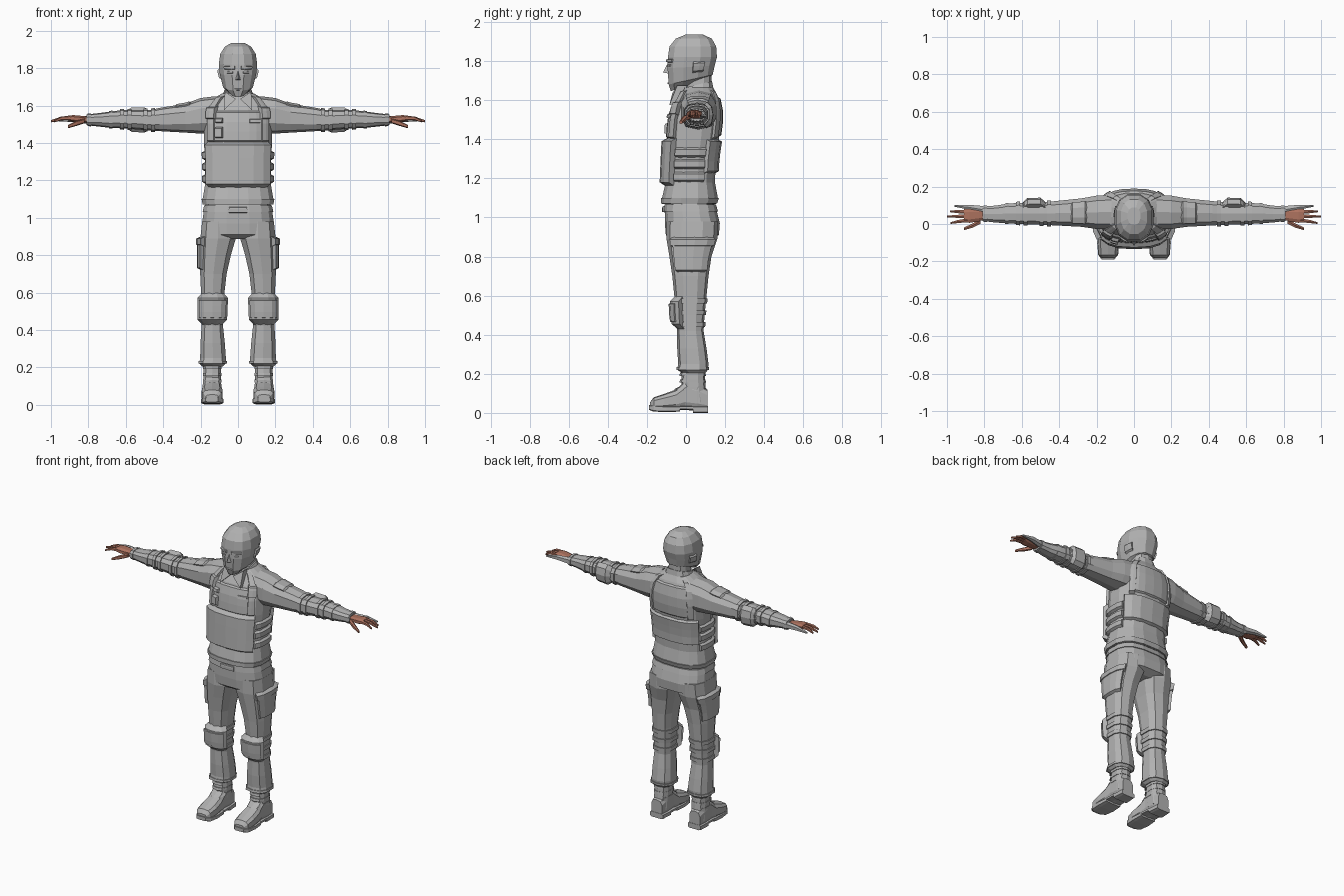
import bpy, bmesh, math


def mat(name, rgb):
    m = bpy.data.materials.new(name)
    m.diffuse_color = (*rgb, 1)
    return m


GREY = mat("cloth grey", (0.45, 0.45, 0.45))
SKIN = mat("skin brown", (0.42, 0.17, 0.115))
AX = {'z': lambda a, b, p: (a, b, p), 'x': lambda a, b, p: (p, a, b), 'y': lambda a, b, p: (a, p, b)}


def make(name, verts, faces, mirror=False, m=GREY):
    bm = bmesh.new()
    vs = [bm.verts.new(v) for v in verts]
    for f in faces:
        bm.faces.new([vs[i] for i in f])
    bmesh.ops.recalc_face_normals(bm, faces=bm.faces[:])
    me = bpy.data.meshes.new(name)
    bm.to_mesh(me)
    bm.free()
    me.materials.append(m)
    ob = bpy.data.objects.new(name, me)
    bpy.context.collection.objects.link(ob)
    if mirror:
        ob.modifiers.new("mirror", 'MIRROR').use_mirror_merge = False
    return ob


def at(secs, p):
    # interpolate a cross-section (pos, a0, a1, b0, b1, tilt)
    secs = [tuple(s) + (0,) * (6 - len(s)) for s in secs]
    for s, t in zip(secs, secs[1:]):
        if min(s[0], t[0]) <= p <= max(s[0], t[0]):
            k = (p - s[0]) / (t[0] - s[0])
            return (p,) + tuple(u + (v - u) * k for u, v in zip(s[1:], t[1:]))
    return secs[0] if abs(p - secs[0][0]) < abs(p - secs[-1][0]) else secs[-1]


def point(sec, deg, off, axis, e):
    p, a0, a1, b0, b1, tilt = tuple(sec) + (0,) * (6 - len(sec))
    c, s = math.cos(math.radians(deg)), math.sin(math.radians(deg))
    a = (a0 + a1) / 2 + ((a1 - a0) / 2 + off) * math.copysign(abs(c) ** e, c)
    db = ((b1 - b0) / 2 + off) * math.copysign(abs(s) ** e, s)
    return AX[axis](a, (b0 + b1) / 2 + db, p + tilt * db)


def loft(name, secs, axis='z', n=12, e=0.75, mirror=False, m=GREY, off=0):
    verts = [point(s, 360 * (i + .5) / n, off, axis, e) for s in secs for i in range(n)]
    faces = [(r * n + i, r * n + (i + 1) % n, (r + 1) * n + (i + 1) % n, (r + 1) * n + i)
             for r in range(len(secs) - 1) for i in range(n)]
    faces += [tuple(range(n)), tuple(range(len(verts) - n, len(verts)))]
    return make(name, verts, faces, mirror, m)


def band(name, secs, p0, p1, off, axis='z', **kw):
    loft(name, [at(secs, p0), at(secs, p1)], axis, off=off, **kw)


def panel(name, secs, p0, p1, d0, d1, off, axis='z', e=0.75, nu=4, nv=3, mirror=False, bevel=0.012):
    # raised plate that follows a lofted surface, with sloped rim
    verts, faces = [], []
    w = nu + 1
    for layer in (0, 1):
        ins = bevel * layer
        for j in range(nv + 1):
            for i in range(nu + 1):
                lo, hi = p0 + ins, p1 - ins
                g = (d1 - d0) * .04 * layer
                verts.append(point(at(secs, lo + (hi - lo) * j / nv), d0 + g + (d1 - d0 - 2 * g) * i / nu,
                                   off if layer else -0.006, axis, e))
    k = w * (nv + 1)
    for base in (0, k):
        faces += [(base + j * w + i, base + j * w + i + 1, base + (j + 1) * w + i + 1, base + (j + 1) * w + i)
                  for j in range(nv) for i in range(nu)]
    edge = list(range(w)) + [j * w + nu for j in range(1, nv + 1)]
    edge += [nv * w + i for i in range(nu - 1, -1, -1)] + [j * w for j in range(nv - 1, 0, -1)]
    faces += [(a, b, b + k, a + k) for a, b in zip(edge, edge[1:] + edge[:1])]
    make(name, verts, faces, mirror)


# Torso, shirt hem and neck
T = [(1.07, -.185, .185, -.125, .155), (1.10, -.192, .192, -.125, .165), (1.18, -.178, .178, -.105, .15),
     (1.30, -.178, .178, -.10, .155), (1.40, -.185, .185, -.095, .17), (1.50, -.185, .185, -.088, .183),
     (1.58, -.178, .178, -.065, .18), (1.63, -.15, .15, -.035, .16), (1.665, -.085, .085, -.01, .14)]
loft("shirt", T, n=16)
loft("neck", [(1.62, -.07, .07, -.005, .13), (1.76, -.06, .06, .01, .13)], n=10)
loft("collar", [(1.63, -.095, .095, -.035, .145, .15), (1.68, -.072, .072, -.015, .135, .25)], n=12)
make("collar_flap", [(.012, -.07, 1.635), (.07, -.045, 1.675), (.075, -.085, 1.575),
                     (.012, -.04, 1.635), (.07, -.0, 1.675), (.075, -.05, 1.575)],
     [(0, 1, 2), (3, 4, 5), (0, 1, 4, 3), (1, 2, 5, 4), (2, 0, 3, 5)], True)

# Vest plates, straps and pouches
panel("front_plate", T, 1.16, 1.41, -146, -34, .03, nu=6, bevel=.02)
panel("chest_panel", T, 1.40, 1.575, -130, -50, .008, nu=6)
panel("back_plate", T, 1.225, 1.40, 25, 155, .016, nu=6)
panel("upper_back_panel", T, 1.41, 1.62, 45, 135, .008, nu=6)
panel("front_shoulder_strap", T, 1.40, 1.655, -56, -38, .016, nu=2, nv=5, mirror=True)
panel("strap_buckle", T, 1.52, 1.60, -58, -36, .025, nu=2, mirror=True)
panel("back_shoulder_strap", T, 1.40, 1.655, 40, 56, .014, nu=2, nv=5, mirror=True)
for i, z in enumerate((1.18, 1.245, 1.305)):
    panel(f"side_pouch_{i}", T, z, z + .055, -34, 26, .014, mirror=True)
panel("radio_pouch", T, 1.42, 1.49, -121, -108, .025, nu=2)
panel("radio_top", T, 1.50, 1.54, -121, -108, .022, nu=2)
panel("name_tab", T, 1.505, 1.53, -78, -58, .014, nu=2, bevel=.004)
band("hem_band", T, 1.072, 1.10, .006, n=16)

# Trousers
P = [(1.09, -.17, .17, -.10, .14), (1.05, -.183, .183, -.11, .155), (.97, -.195, .195, -.11, .175),
     (.91, -.195, .195, -.105, .17), (.885, -.12, .12, -.07, .12)]
loft("hips", P, n=16, e=.7)
band("belt", P, 1.065, 1.03, .006, n=16, e=.7)
panel("belt_buckle", P, 1.025, 1.06, -100, -80, .012, nu=2, bevel=.004)
L = [(.98, .02, .195, -.10, .165), (.89, .008, .205, -.10, .16), (.80, .035, .205, -.085, .13),
     (.70, .058, .205, -.07, .115), (.60, .07, .20, -.06, .105), (.50, .075, .198, -.055, .095),
     (.42, .078, .197, -.045, .09), (.33, .068, .203, -.045, .105), (.25, .062, .205, -.04, .115),
     (.22, .062, .21, -.045, .112), (.205, .08, .195, -.02, .10)]
loft("trouser_leg", L, n=10, mirror=True)
band("trouser_cuff", L, .235, .22, .005, n=10, mirror=True)
panel("cargo_pocket", L, .72, .90, -42, 48, .015, mirror=True)
panel("cargo_flap", L, .845, .90, -48, 54, .02, nu=4, nv=1, mirror=True)
panel("knee_pad", L, .425, .60, -158, -22, .026, nu=5, nv=4, mirror=True, bevel=.03)
panel("knee_pad_cap", L, .455, .57, -140, -40, .031, nu=4, mirror=True)
for i, z in enumerate((.44, .50, .56)):
    band(f"knee_strap_{i}", L, z, z + .025, .007, n=10, mirror=True)

# Boots
loft("boot_shaft", [(.05, .09, .188, -.01, .108), (.16, .088, .187, -.025, .098), (.25, .09, .185, -.015, .095)],
     n=10, mirror=True)
loft("boot_foot", [(-.183, .105, .172, .02, .055), (-.165, .088, .19, .015, .08), (-.11, .08, .196, .015, .098),
                   (-.05, .085, .192, .015, .12), (-.005, .09, .188, .015, .165), (.06, .09, .188, .01, .15),
                   (.11, .10, .18, .01, .12)], 'y', n=10, e=.65, mirror=True)
loft("boot_sole", [(-.19, .105, .175, .015, .04), (-.165, .083, .193, .006, .04), (-.10, .076, .199, .004, .035),
                   (-.03, .08, .194, .006, .035)], 'y', n=8, e=.4, mirror=True)
loft("boot_heel", [(-.03, .08, .194, .018, .035), (.035, .084, .192, .016, .035), (.037, .084, .192, 0, .035),
                   (.112, .09, .188, 0, .035)], 'y', n=8, e=.4, mirror=True)
for i, z in enumerate((.12, .155, .19)):
    loft(f"boot_strap_{i}", [(z, .086, .19, -.034 - .03 * (z < .13), .102), (z + .016, .086, .19, -.03, .1)],
         n=10, mirror=True)

# Sleeves, straps and elbow pads
A = [(.12, -.03, .16, 1.45, 1.65), (.20, -.03, .155, 1.45, 1.64), (.28, -.018, .14, 1.455, 1.61),
     (.42, -.01, .125, 1.463, 1.587), (.46, -.008, .12, 1.466, 1.577), (.62, -.002, .115, 1.478, 1.575),
     (.68, .002, .11, 1.48, 1.568), (.74, .006, .10, 1.487, 1.56), (.81, .015, .095, 1.495, 1.552)]
loft("sleeve", A, 'x', n=10, mirror=True)
panel("shoulder_patch", A, .25, .34, 50, 130, .007, 'x', nu=3, mirror=True)
panel("elbow_pad", A, .47, .60, -65, 65, .022, 'x', nu=4, mirror=True, bevel=.03)
for i, x in enumerate((.445, .485, .57, .61)):
    band(f"elbow_strap_{i}", A, x, x + .02, .007, 'x', n=10, mirror=True)
for i, x in enumerate((.67, .785)):
    band(f"cuff_{i}", A, x, x + .02, .004, 'x', n=10, mirror=True)

# Hands: palm, three fingers, thumb and covered outer finger
loft("palm", [(.79, .025, .08, 1.505, 1.54), (.83, .012, .083, 1.508, 1.545), (.88, .004, .084, 1.512, 1.55),
              (.91, .008, .082, 1.52, 1.546)], 'x', n=8, mirror=True, m=SKIN)
for i, (y0, y1, x) in enumerate(((.02, .005, .98), (.042, .04, 1.0), (.064, .068, .985))):
    loft(f"finger_{i}", [(.89, y0 - .011, y0 + .011, 1.522, 1.546), (.945, (y0 + y1) / 2 - .009, (y0 + y1) / 2 + .009,
         1.521, 1.541), (x, y1 - .005, y1 + .005, 1.51, 1.522)], 'x', n=6, mirror=True, m=SKIN)
loft("thumb", [(.82, .0, .035, 1.505, 1.53), (.86, -.02, .005, 1.492, 1.52), (.91, -.034, -.018, 1.478, 1.495)],
     'x', n=6, mirror=True, m=SKIN)
loft("outer_finger", [(.79, .05, .097, 1.5, 1.545), (.88, .074, .104, 1.512, 1.545), (.96, .092, .102, 1.515, 1.527)],
     'x', n=6, mirror=True)

# Head, brow, nose and ears
H = [(1.675, -.045, .045, -.08, .09, .35), (1.705, -.082, .082, -.092, .14, .22), (1.77, -.1, .1, -.098, .15, .05),
     (1.82, -.106, .106, -.096, .162), (1.875, -.098, .098, -.088, .158), (1.915, -.072, .072, -.055, .135),
     (1.935, -.035, .035, -.005, .09)]
loft("head", H, n=12, e=.85)
panel("brow", H, 1.795, 1.812, -84, -48, .006, e=.85, nu=2, nv=1, mirror=True, bevel=.003)
panel("eye", H, 1.775, 1.788, -78, -58, .002, e=.85, nu=2, nv=1, mirror=True, bevel=.003)
panel("ear", H, 1.735, 1.80, 2, 28, .008, e=.85, nu=2, mirror=True)
make("nose", [(-.018, -.085, 1.735), (.018, -.085, 1.735), (0, -.118, 1.742), (0, -.09, 1.795)],
     [(0, 1, 2), (0, 2, 3), (1, 2, 3), (0, 1, 3)])
panel("mouth", H, 1.705, 1.715, -100, -80, .003, e=.85, nu=2, nv=1, bevel=.003)
